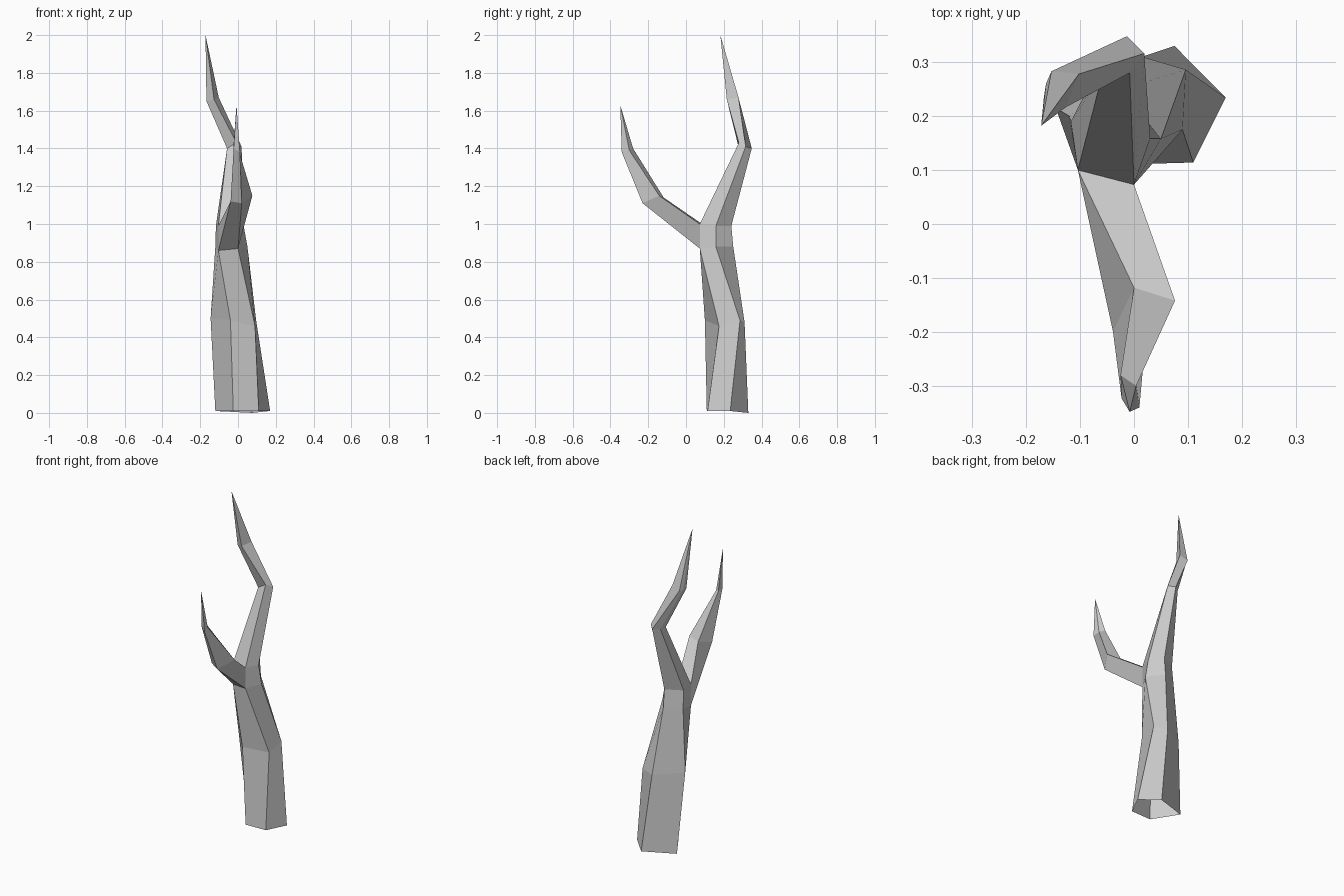
import bpy
import bmesh
from mathutils import Vector

old = bpy.data.objects.get("Cube")
if old:
    bpy.data.objects.remove(old, do_unlink=True)


def make_material(name, colour):
    material = bpy.data.materials.new(name)
    material.use_nodes = True
    material.diffuse_color = colour
    shader = next(n for n in material.node_tree.nodes if n.type == 'BSDF_PRINCIPLED')
    shader.inputs["Base Color"].default_value = colour
    shader.inputs["Roughness"].default_value = 0.9
    return material


def build_limb(name, rings, tip, material, skipped=()):
    """Loft matching rings (x, y, z in hundredths) and close them in a point.

    skipped holds (ring, side) pairs left open where another limb joins.
    """
    bm = bmesh.new()
    loops = [[bm.verts.new(Vector(point) / 100) for point in ring] for ring in rings]
    point = bm.verts.new(Vector(tip) / 100)
    sides = len(rings[0])

    for level, (lower, upper) in enumerate(zip(loops, loops[1:])):
        for side in range(sides):
            after = (side + 1) % sides
            if (level, side) not in skipped:
                bm.faces.new((lower[side], lower[after], upper[after], upper[side]))

    # Pointed end of the limb
    last = loops[-1]
    for side in range(sides):
        bm.faces.new((last[side], last[(side + 1) % sides], point))

    mesh = bpy.data.meshes.new(name)
    bm.to_mesh(mesh)
    bm.free()
    mesh.materials.append(material)
    limb = bpy.data.objects.new(name, mesh)
    bpy.context.scene.collection.objects.link(limb)
    return limb


bark = make_material("grey bark", (0.6, 0.6, 0.6, 1.0))

# Fork: two corners of the trunk below the side branch, two above it
fork_low = [(-10.4, 10, 86), (0, 7.3, 87)]
fork_high = [(-10.4, 10, 99), (0, 7.3, 100)]

# Five-sided rings, each starting at the front left corner and going round
foot = [(-2.5, 11, 1), (11, 11.4, 1), (17, 23.4, 1), (7.5, 33, 0), (-12, 26, 1)]
knee = [(-4, 10, 49), (9, 17.5, 46), (9.6, 28.6, 49), (1.5, 31, 48), (-14.5, 21.5, 50)]
below_fork = fork_low + [(5, 15.8, 88), (-2, 25, 88), (-12, 20, 88)]
above_fork = fork_high + [(3, 15.8, 99), (-2, 24, 99), (-11.7, 19, 99)]
elbow = [(-5.8, 28, 140), (-0.8, 28, 143), (1.9, 31.6, 141), (-1.3, 34.8, 140), (-5, 32, 140)]
wrist = [(-16.7, 23.5, 165), (-12.7, 21.6, 166), (-10.2, 27.8, 167),
         (-15.3, 28.3, 165), (-16.3, 26, 165)]

# Trunk, open underneath and at the side branch
build_limb("trunk", [foot, knee, below_fork, above_fork, elbow, wrist],
           (-17.2, 18.2, 200), bark, skipped={(2, 0)})

# Side branch, growing forward out of the fork
branch_root = [fork_low[0], fork_low[1], fork_high[1], fork_high[0]]
branch_bend = [(-3.9, -19.9, 112), (2, -23, 111), (7.6, -14.2, 115), (0, -11.8, 114)]
branch_end = [(-2.3, -32.3, 140), (1, -34, 138), (0.4, -30, 139), (-2.5, -28, 140)]
build_limb("side_branch", [branch_root, branch_bend, branch_end],
           (-0.8, -34.8, 163), bark)
